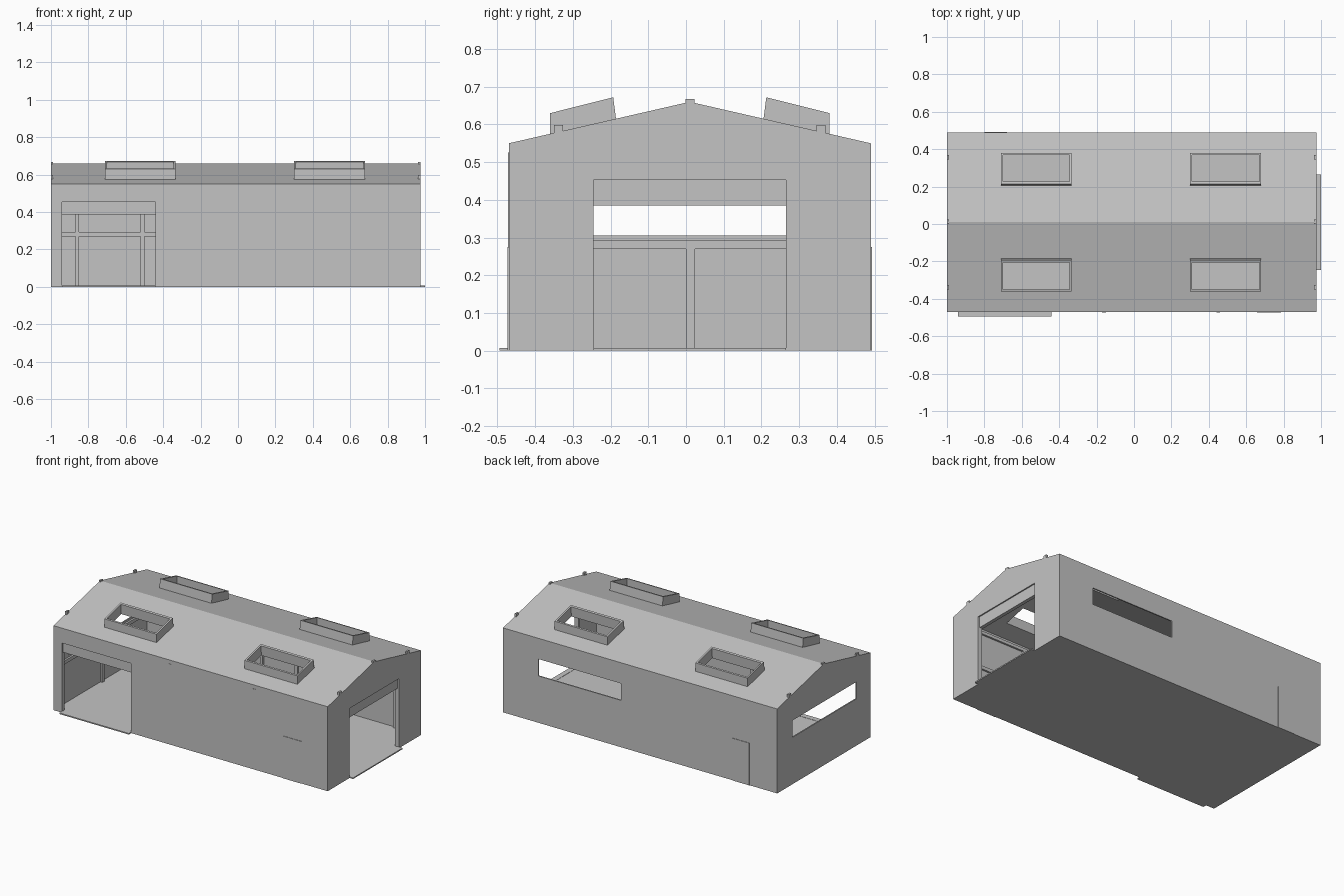
import bpy, bmesh

if "Cube" in bpy.data.objects:
    bpy.data.objects.remove(bpy.data.objects["Cube"])

X0, X1, CY, HW = -1.0, 0.975, 0.01, 0.48      # shell extents, ridge line, half width
EAVE, RIDGE, T = 0.55, 0.66, 0.008

grey = bpy.data.materials.new("light_grey")
grey.diffuse_color = (0.55, 0.55, 0.55, 1)
grey.use_nodes = True
grey.node_tree.nodes["Principled BSDF"].inputs["Base Color"].default_value = grey.diffuse_color


def prism(name, pts, x0, x1):
    """Extrude a (y, z) profile along x."""
    bm = bmesh.new()
    a = [bm.verts.new((x0, y, z)) for y, z in pts]
    b = [bm.verts.new((x1, y, z)) for y, z in pts]
    bm.faces.new(a)
    bm.faces.new(b[::-1])
    n = len(pts)
    for i in range(n):
        j = (i + 1) % n
        bm.faces.new((a[j], a[i], b[i], b[j]))
    bmesh.ops.recalc_face_normals(bm, faces=bm.faces)
    me = bpy.data.meshes.new(name)
    bm.to_mesh(me)
    bm.free()
    me.materials.append(grey)
    ob = bpy.data.objects.new(name, me)
    bpy.context.collection.objects.link(ob)
    return ob


def box(name, x0, x1, y0, y1, z0, z1):
    return prism(name, [(y0, z0), (y1, z0), (y1, z1), (y0, z1)], x0, x1)


def cut(ob, cutters):
    """Subtract cutters, bake the result, remove the cutters."""
    for c in cutters:
        c.hide_render = True
        m = ob.modifiers.new("cut", 'BOOLEAN')
        m.operation, m.solver, m.object = 'DIFFERENCE', 'EXACT', c
    bpy.context.view_layer.update()
    dg = bpy.context.evaluated_depsgraph_get()
    me = bpy.data.meshes.new_from_object(ob.evaluated_get(dg))
    ob.modifiers.clear()
    ob.data = me
    for c in cutters:
        bpy.data.objects.remove(c)


def roof_z(d):
    return RIDGE - (RIDGE - EAVE) * d / HW


def house(inset, z0):
    w = HW - inset
    return [(CY - w, z0), (CY + w, z0), (CY + w, roof_z(w) - inset),
            (CY, RIDGE - inset), (CY - w, roof_z(w) - inset)]


YF, YB = CY - HW, CY + HW
SKY_X = [(-0.71, -0.335), (0.30, 0.68)]


def sky_hole(s, x0, x1):
    pts = [(0.36, 0.50), (0.36, 0.75), (0.222, 0.75), (0.205, 0.50)]
    return prism("skylight_cutter", [(CY + s * d, z) for d, z in pts], x0 + 0.01, x1 - 0.01)


# Hollow building shell with doorways, windows and roof holes
shell = prism("building_shell", house(0, 0), X0, X1)
cutters = [
    prism("cavity_cutter", house(T, 0.006), X0 + T, X1 - T),
    box("front_door_cutter", -0.94, -0.44, YF - 0.05, YF + 0.05, 0.0075, 0.453),
    box("right_door_cutter", X1 - 0.05, X1 + 0.05, -0.245, 0.265, 0.0075, 0.453),
    box("back_window_cutter", 0.125, 0.72, YB - 0.05, YB + 0.05, 0.305, 0.415),
    box("left_window_cutter", X0 - 0.05, X0 + 0.05, -0.325, 0.335, 0.305, 0.415),
]
cutters += [sky_hole(s, a, b) for s in (-1, 1) for a, b in SKY_X]
cut(shell, cutters)

# Open skylight curbs
for s in (-1, 1):
    for a, b in SKY_X:
        prof = [(0.37, 0.570), (0.37, 0.63), (0.203, 0.672), (0.195, 0.610)]
        curb = prism("skylight_curb", [(CY + s * d, z) for d, z in prof], a, b)
        cut(curb, [sky_hole(s, a, b)])

# Door aprons
box("front_apron", -0.94, -0.44, -0.495, YF + 0.01, 0, 0.0075)
box("right_apron", X1 - 0.01, 1.0, -0.245, 0.265, 0, 0.0075)

# Rolled-up doors and their side rails
box("front_rolled_door", -0.95, -0.43, YF + 0.012, YF + 0.035, 0.388, 0.46)
box("right_rolled_door", X1 - 0.035, X1 - 0.012, -0.255, 0.275, 0.385, 0.46)
for x in (-0.955, -0.44):
    box("front_door_rail", x, x + 0.015, YF + T, YF + 0.03, 0.006, 0.5)
for y in (-0.26, 0.265):
    box("right_door_rail", X1 - 0.03, X1 - T, y, y + 0.015, 0.006, 0.5)

# Small side doors, slightly proud of the walls
box("front_side_door", 0.657, 0.787, YF - 0.003, YF + 0.002, 0.0, 0.275)
box("back_side_door", -0.80, -0.68, YB - 0.002, YB + 0.003, 0.0, 0.275)

# Wall columns (front ones show through the cladding)
for x in (-0.16, 0.45):
    box("front_column", x - 0.01, x + 0.01, YF - 0.002, YF + 0.022, 0.03, 0.525)
for x in (-0.86, -0.51, -0.16, 0.09, 0.80):
    box("back_column", x - 0.01, x + 0.01, YB - 0.022, YB - 0.004, 0.006, 0.53)
box("left_column", X0 + 0.004, X0 + 0.022, 0.0, 0.024, 0.006, 0.27)

# Horizontal wall beams
box("front_mid_beam", -0.42, X1 - T, YF + 0.004, YF + 0.02, 0.27, 0.292)
box("back_mid_beam", X0 + T, X1 - T, YB - 0.02, YB - 0.004, 0.27, 0.292)
box("left_mid_beam", X0 + 0.004, X0 + 0.02, YF + T, YB - T, 0.27, 0.293)
box("front_eave_beam", X0 + T, X1 - T, YF + 0.004, YF + 0.02, 0.505, 0.525)
box("back_eave_beam", X0 + T, X1 - T, YB - 0.02, YB - 0.004, 0.505, 0.525)

# Small roof brackets at the gable ends
for x in (X0, X1 - 0.012):
    box("ridge_bracket", x, x + 0.012, CY - 0.011, CY + 0.013, 0.65, 0.667)
    for s in (-1, 1):
        y = CY + s * 0.348
        box("roof_bracket", x, x + 0.012, y - 0.012, y + 0.012, 0.575, 0.598)
